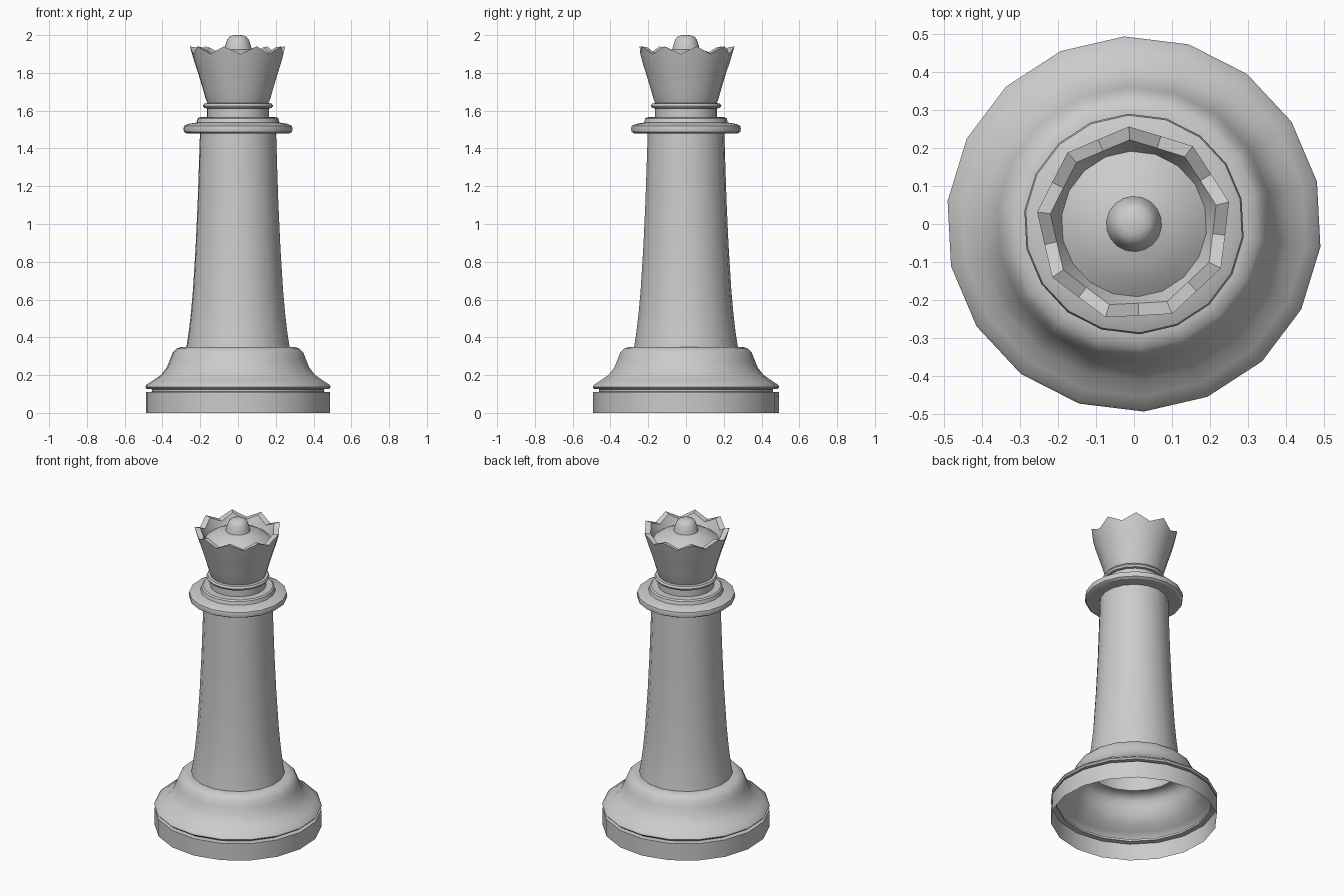
import bpy, bmesh, math

SIDES = 18
START = math.radians(13)


def lathe(name, profile, smooth=32):
    """Revolve (radius, z) points; a third value pair gives (radius, z) for every second side."""
    bm = bmesh.new()
    rings = []
    for p in profile:
        r, z = p[:2]
        r2, z2 = p[2:] if len(p) == 4 else (r, z)
        if r == 0:
            rings.append([bm.verts.new((0, 0, z))] * SIDES)
            continue
        ring = []
        for i in range(SIDES):
            a = START + 2 * math.pi * i / SIDES
            rr, zz = (r2, z2) if i % 2 else (r, z)
            ring.append(bm.verts.new((rr * math.cos(a), rr * math.sin(a), zz)))
        rings.append(ring)
    for low, high in zip(rings, rings[1:]):
        for i in range(SIDES):
            j = (i + 1) % SIDES
            if high[i] is high[j]:
                bm.faces.new((low[i], low[j], high[i]))
            else:
                bm.faces.new((low[i], low[j], high[j], high[i]))
    me = bpy.data.meshes.new(name)
    bm.to_mesh(me)
    bm.free()
    ob = bpy.data.objects.new(name, me)
    bpy.context.collection.objects.link(ob)
    bpy.ops.object.select_all(action='DESELECT')
    ob.select_set(True)
    bpy.context.view_layer.objects.active = ob
    bpy.ops.object.shade_smooth_by_angle(angle=math.radians(smooth))
    return ob


# Hollow foot: straight band, groove and sweeping shoulder, open underneath
lathe("base", [
    (0.492, 0), (0.492, 0.11), (0.46, 0.112), (0.46, 0.125), (0.487, 0.127),
    (0.495, 0.137), (0.489, 0.148), (0.455, 0.17), (0.412, 0.20), (0.38, 0.24),
    (0.362, 0.285), (0.348, 0.32), (0.328, 0.34), (0.30, 0.35), (0.275, 0.35)])

# Tapered column
lathe("body", [
    (0.275, 0.35), (0.264, 0.42), (0.252, 0.52), (0.241, 0.64),
    (0.226, 0.88), (0.215, 1.12), (0.203, 1.48)])

# Stacked collar discs, neck and small ring
lathe("collar", [
    (0.203, 1.48), (0.275, 1.48), (0.288, 1.488), (0.291, 1.505), (0.287, 1.52),
    (0.265, 1.53), (0.222, 1.537), (0.216, 1.558), (0.207, 1.565), (0.165, 1.566),
    (0.165, 1.612), (0.18, 1.614), (0.187, 1.626), (0.18, 1.638), (0.163, 1.64)])

# Flared crown with nine points, thick rim and domed cap inside
lathe("crown", [
    (0.163, 1.64), (0.173, 1.665), (0.19, 1.725), (0.213, 1.80),
    (0.235, 1.865, 0.229, 1.85), (0.257, 1.94, 0.242, 1.90),
    (0.222, 1.935, 0.209, 1.895), (0.192, 1.867), (0.155, 1.893),
    (0.11, 1.914), (0.07, 1.925)])

# Rounded finial
lathe("finial", [
    (0.073, 1.924), (0.067, 1.948), (0.058, 1.975), (0.045, 1.991),
    (0.026, 1.999), (0, 2.0)], 50)
